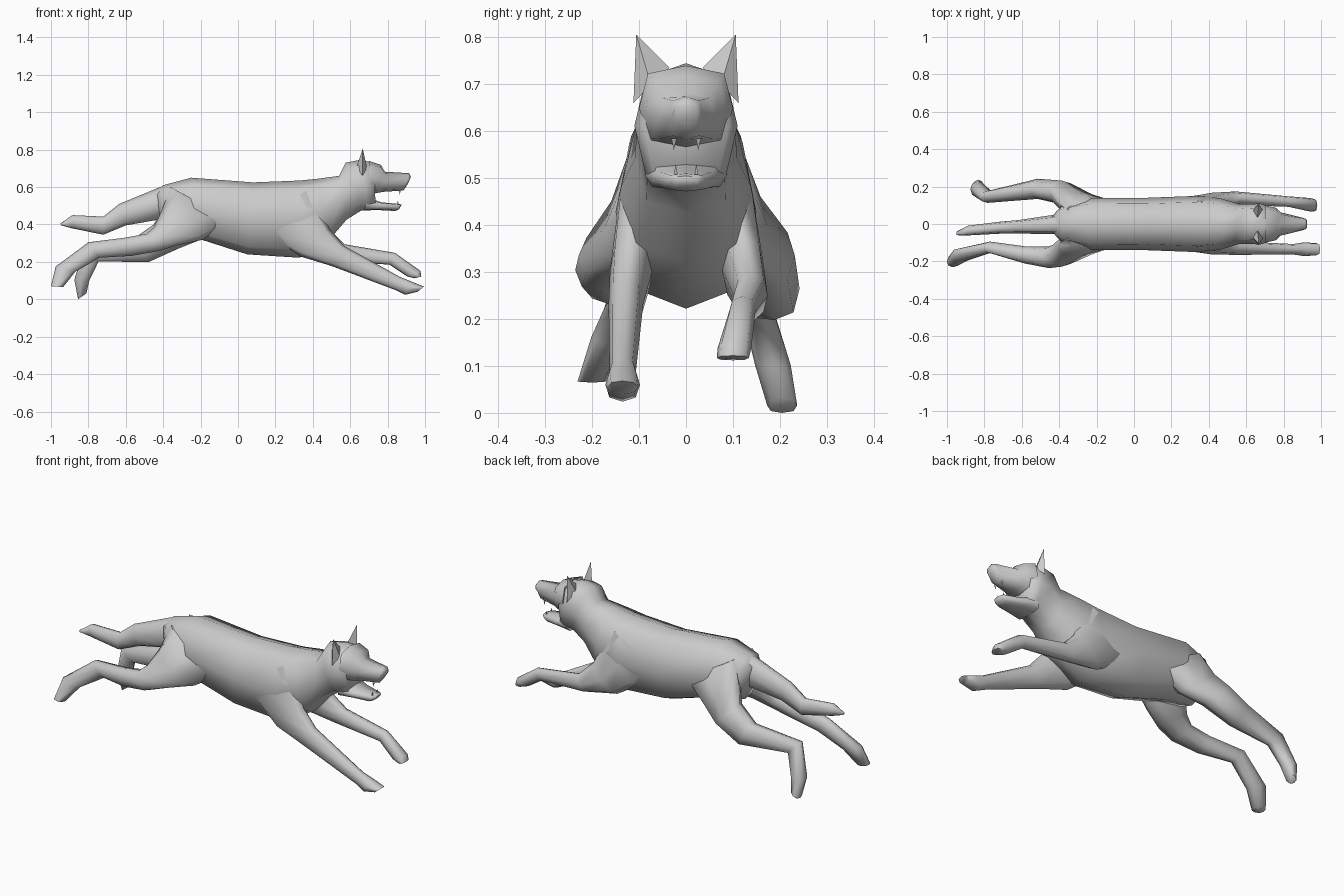
import bpy, bmesh, math
from mathutils import Vector


def finish(bm, name, angle):
    bmesh.ops.recalc_face_normals(bm, faces=bm.faces)
    me = bpy.data.meshes.new(name)
    bm.to_mesh(me)
    bm.free()
    ob = bpy.data.objects.new(name, me)
    bpy.context.collection.objects.link(ob)
    bpy.ops.object.select_all(action='DESELECT')
    ob.select_set(True)
    bpy.context.view_layer.objects.active = ob
    bpy.ops.object.shade_smooth_by_angle(angle=math.radians(angle))
    return ob


def loft(name, sections, sides=8, square=0.8):
    """Skin rings; each section = top x, top z, bottom x, bottom z, centre y, half width."""
    bm = bmesh.new()
    rings = []
    for tx, tz, bx, bz, y, w in sections:
        mid = Vector(((tx + bx) / 2, y, (tz + bz) / 2))
        up = Vector(((tx - bx) / 2, 0, (tz - bz) / 2))
        ring = []
        for i in range(sides):
            a = 2 * math.pi * i / sides
            c, s = math.cos(a), math.sin(a)
            c, s = (math.copysign(abs(v) ** square if abs(v) > 1e-6 else 0, v) for v in (c, s))
            ring.append(bm.verts.new(mid + up * c + Vector((0, w * s, 0))))
        rings.append(ring)
    for a, b in zip(rings, rings[1:]):
        for i in range(sides):
            j = (i + 1) % sides
            bm.faces.new((a[i], a[j], b[j], b[i]))
    bm.faces.new(rings[0])
    bm.faces.new(rings[-1])
    return finish(bm, name, 75)


def spike(name, base, tip):
    """Pyramid from a few base corners to a tip."""
    bm = bmesh.new()
    b = [bm.verts.new(p) for p in base]
    t = bm.verts.new(tip)
    bm.faces.new(b)
    for i in range(len(b)):
        bm.faces.new((b[i], b[(i + 1) % len(b)], t))
    return finish(bm, name, 30)


# torso, neck and back of the head
loft("body", [
    (-.44, .575, -.42, .44, 0, .05),
    (-.40, .61, -.37, .35, 0, .10),
    (-.25, .65, -.20, .32, 0, .138),
    (.08, .625, .05, .24, 0, .14),
    (.33, .635, .33, .222, 0, .15),
    (.43, .645, .49, .32, 0, .138),
    (.54, .66, .58, .425, 0, .108),
    (.575, .73, .66, .475, 0, .106),
    (.65, .745, .70, .478, 0, .11),
    (.73, .73, .735, .49, 0, .09)], square=.72)

# muzzle with brow, and lower jaw
loft("muzzle", [
    (.70, .74, .70, .56, 0, .10),
    (.765, .718, .75, .57, 0, .087),
    (.785, .682, .785, .575, 0, .062),
    (.915, .674, .885, .582, 0, .034),
    (.925, .655, .91, .62, 0, .028)], square=.6)
loft("lower_jaw", [
    (.70, .54, .67, .475, 0, .088),
    (.77, .518, .75, .477, 0, .068),
    (.865, .51, .84, .472, 0, .042),
    (.875, .505, .86, .48, 0, .03)], square=.6)

# tail
loft("tail", [
    (-.38, .615, -.40, .43, 0, .055),
    (-.635, .51, -.60, .395, -.015, .036),
    (-.72, .442, -.72, .345, -.02, .032),
    (-.885, .45, -.89, .38, -.035, .026),
    (-.95, .405, -.945, .395, -.05, .01)])

# hind legs, flaring out of the hips
loft("hind_leg_near", [
    (-.36, .60, -.04, .42, -.08, .045),
    (-.41, .47, -.19, .318, -.112, .062),
    (-.45, .385, -.32, .29, -.162, .066),
    (-.49, .35, -.42, .258, -.178, .058),
    (-.60, .33, -.57, .232, -.165, .046),
    (-.80, .305, -.74, .222, -.125, .031),
    (-.975, .175, -.87, .147, -.165, .037),
    (-1.0, .07, -.935, .065, -.20, .031)])
loft("hind_leg_far", [
    (-.36, .60, -.04, .42, .08, .045),
    (-.41, .48, -.20, .318, .112, .062),
    (-.45, .40, -.32, .27, .168, .064),
    (-.55, .33, -.48, .198, .188, .054),
    (-.82, .285, -.745, .203, .145, .032),
    (-.875, .105, -.795, .10, .185, .038),
    (-.855, 0, -.81, .032, .205, .032)])

# front legs, blending into the shoulders
loft("front_leg_near", [
    (.40, .60, .08, .42, -.09, .04),
    (.43, .50, .22, .31, -.105, .044),
    (.49, .375, .33, .23, -.117, .045),
    (.565, .287, .50, .178, -.128, .037),
    (.865, .12, .84, .05, -.135, .028),
    (.925, .096, .895, .024, -.135, .037),
    (.995, .068, .96, .04, -.135, .032)])
loft("front_leg_far", [
    (.40, .60, .08, .42, .09, .04),
    (.43, .50, .22, .31, .107, .044),
    (.49, .375, .34, .235, .122, .045),
    (.57, .294, .52, .205, .138, .036),
    (.84, .248, .81, .185, .12, .028),
    (.975, .152, .905, .122, .103, .036),
    (.98, .122, .945, .112, .10, .034)])

# ears and fangs on both sides
for side, s in (("near", -1), ("far", 1)):
    spike("ear_" + side,
          [(.635, s * .07, .71), (.66, s * .035, .735), (.69, s * .075, .70), (.665, s * .112, .66)],
          (.667, s * .106, .806))
    for level, x, y, z, tip in (("upper", .865, .026, .585, .56), ("lower", .855, .022, .50, .53)):
        spike(f"{level}_fang_{side}",
              [(x - .006, s * y - .005, z), (x + .006, s * y - .005, z), (x, s * y + .006, z)],
              (x, s * y, tip))
